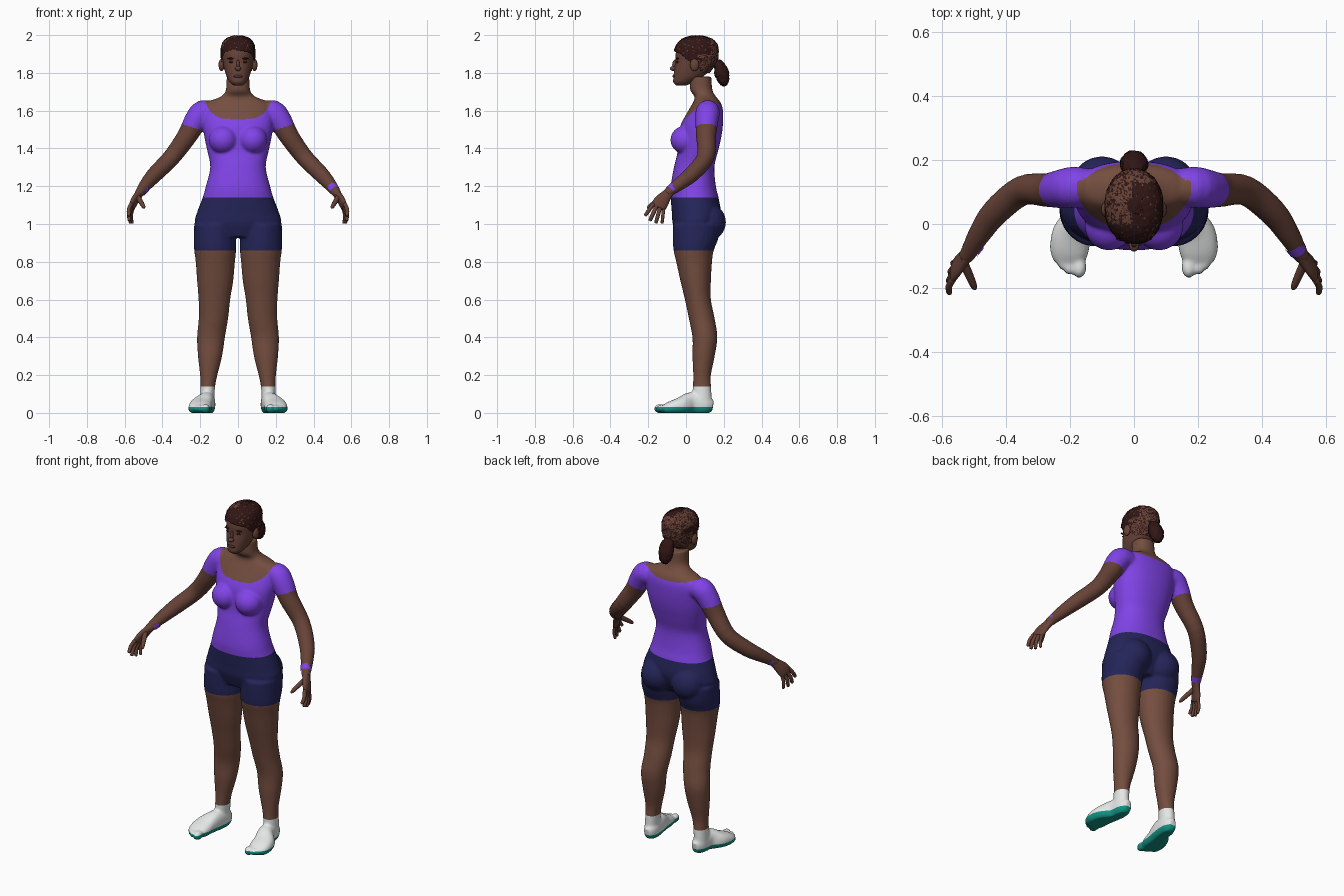
import bpy, bmesh, random
from math import sin, cos, pi, copysign
from mathutils import Vector, Matrix

random.seed(4)
if "Cube" in bpy.data.objects:
    bpy.data.objects.remove(bpy.data.objects["Cube"])


def material(name, rgb):
    m = bpy.data.materials.new(name)
    m.use_nodes = True
    m.diffuse_color = (*rgb, 1)
    m.node_tree.nodes["Principled BSDF"].inputs["Base Color"].default_value = (*rgb, 1)
    return m


SKIN = material("skin", (0.175, 0.075, 0.05))
DARK_SKIN = material("deep skin", (0.135, 0.055, 0.038))
LIP = material("lip brown", (0.09, 0.03, 0.025))
HAIR = material("dark brown hair", (0.03, 0.008, 0.007))
PURPLE = material("purple cloth", (0.23, 0.06, 0.85))
NAVY = material("navy cloth", (0.018, 0.018, 0.1))
WHITE = material("white", (0.8, 0.82, 0.82))
TEAL = material("teal", (0.006, 0.29, 0.23))


def spline(rows, steps):
    """Catmull-Rom interpolation of rows of numbers."""
    out = []
    for i in range(len(rows) - 1):
        a, b, c, d = (rows[max(0, min(len(rows) - 1, i + k))] for k in (-1, 0, 1, 2))
        for s in range(steps):
            t = s / steps
            out.append([q + t / 2 * (r - p + t * (2 * p - 5 * q + 4 * r - u + t * (3 * (q - r) + u - p)))
                        for p, q, r, u in zip(a, b, c, d)])
    return out + [list(rows[-1])]


def tube(bm, rows, ref=None, seg=24, steps=4, power=2.0):
    """Loft rows (x, y, z, radius a, radius b); rings stay level when ref is None."""
    pts = spline(rows, steps)
    rings = []
    for i, (x, y, z, ra, rb) in enumerate(pts):
        A, B = Vector((1, 0, 0)), Vector((0, 1, 0))
        if ref:
            t = (Vector(pts[min(i + 1, len(pts) - 1)][:3]) - Vector(pts[max(i - 1, 0)][:3])).normalized()
            A = (Vector(ref) - t * t.dot(Vector(ref))).normalized()
            B = t.cross(A)
        ring = []
        for k in range(seg):
            c, s = cos(2 * pi * k / seg), sin(2 * pi * k / seg)
            u, v = (copysign(abs(w) ** (2 / power), w) for w in (c, s))
            ring.append(bm.verts.new(Vector((x, y, z)) + A * u * max(ra, .001) + B * v * max(rb, .001)))
        rings.append(ring)
    for a, b in zip(rings, rings[1:]):
        for k in range(seg):
            bm.faces.new((a[k], a[(k + 1) % seg], b[(k + 1) % seg], b[k]))
    bm.faces.new(rings[0][::-1])
    bm.faces.new(rings[-1])


def stack(rows):
    """Turn (z, centre x, half width, front y, back y) into tube rows."""
    return [(x, (f + b) / 2, z, w, (b - f) / 2) for z, x, w, f, b in rows]


def ball(bm, loc, size):
    bmesh.ops.create_uvsphere(bm, u_segments=20, v_segments=14, radius=1,
                              matrix=Matrix.Translation(loc) @ Matrix.Diagonal((*size, 1)))


def mirror(bm):
    dup = bmesh.ops.duplicate(bm, geom=bm.verts[:] + bm.edges[:] + bm.faces[:])["geom"]
    for e in dup:
        if isinstance(e, bmesh.types.BMVert):
            e.co.x *= -1


def finish(bm, name, mats, fix=True):
    if fix:
        bmesh.ops.recalc_face_normals(bm, faces=bm.faces[:])
    for f in bm.faces:
        f.smooth = True
    me = bpy.data.meshes.new(name)
    bm.to_mesh(me)
    bm.free()
    for m in mats:
        me.materials.append(m)
    ob = bpy.data.objects.new(name, me)
    bpy.context.collection.objects.link(ob)
    return ob


# Body volumes: leg, foot, toes, arm, chest and seat, then the trunk
body = bmesh.new()
tube(body, stack([
    (1.0, .12, .112, -.07, .18), (.92, .122, .112, -.07, .17), (.86, .121, .111, -.066, .147),
    (.8, .12, .104, -.052, .138), (.7, .121, .096, -.03, .132), (.6, .125, .084, -.006, .132),
    (.5, .13, .078, .015, .152), (.4, .143, .074, .034, .166), (.3, .148, .064, .034, .152),
    (.2, .155, .046, .038, .132), (.14, .16, .039, .036, .133), (.05, .165, .038, .03, .138)]))
tube(body, [(.158, .143, .036, .02, .03), (.16, .105, .042, .04, .05), (.168, .03, .05, .044, .06),
            (.195, -.03, .036, .06, .046), (.202, -.085, .025, .06, .035), (.206, -.118, .018, .048, .024)],
     ref=(1, 0, 0), power=2.4)
for x, y, r in ((.171, -.135, .023), (.203, -.132, .018), (.223, -.118, .017), (.239, -.098, .017), (.248, -.072, .016)):
    ball(body, (x, y, .022), (r, r * 1.5, r * 1.1))
tube(body, [(.12, .115, 1.585, .055, .055), (.185, .115, 1.592, .064, .064), (.225, .11, 1.545, .061, .061),
            (.27, .106, 1.465, .053, .053), (.35, .104, 1.355, .047, .047), (.435, .035, 1.268, .043, .043),
            (.485, -.035, 1.212, .035, .035), (.517, -.09, 1.17, .026, .026), (.53, -.105, 1.155, .024, .024)],
     ref=(0, 0, 1))
ball(body, (.078, -.004, 1.445), (.077, .079, .075))
ball(body, (.1, .112, 1.01), (.1, .1, .1))
mirror(body)
tube(body, stack([
    (.93, 0, .15, -.045, .13), (1.0, 0, .225, -.07, .17), (1.06, 0, .217, -.075, .185),
    (1.14, 0, .187, -.081, .172), (1.2, 0, .17, -.081, .158), (1.3, 0, .147, -.064, .15),
    (1.38, 0, .161, -.045, .168), (1.45, 0, .176, -.04, .185), (1.52, 0, .186, -.03, .195),
    (1.6, 0, .188, .012, .196), (1.645, 0, .16, .038, .182), (1.675, 0, .09, .045, .158),
    (1.71, 0, .064, .022, .14), (1.78, 0, .06, .02, .134)]), seg=40, power=2.2)

# Fuse the volumes into one smooth surface
blend = finish(body, "body_blend", [])
blend.hide_render = True
mod = blend.modifiers.new("fuse", 'REMESH')
mod.mode, mod.voxel_size = 'VOXEL', .007
mod = blend.modifiers.new("soften", 'SMOOTH')
mod.factor, mod.iterations = .5, 6
bpy.context.view_layer.update()
fused = bpy.data.meshes.new_from_object(blend.evaluated_get(bpy.context.evaluated_depsgraph_get()))
bpy.data.objects.remove(blend)
skin = bmesh.new()
skin.from_mesh(fused)
bpy.data.meshes.remove(fused)
HEM, SHORT, SOCK, SOLE = 1.14, .86, .14, .03
for v in skin.verts:
    v.co.z = max(v.co.z, 0)
for z in (HEM, SHORT, SOCK, SOLE):
    bmesh.ops.bisect_plane(skin, geom=skin.verts[:] + skin.edges[:] + skin.faces[:],
                           plane_co=(0, 0, z), plane_no=(0, 0, 1))


def part_of(c):
    """Which garment or limb a point of the fused body belongs to."""
    x, y, z = abs(c.x), c.y, c.z
    if x > .4 or (x > .19 and z > 1.2 and .3 * (x - .23) > .95 * (z - 1.508)):
        return "arms"
    if z > HEM:
        t = max(0, min(1, (y - .06) / .08))
        line = (1 - t) * (1.555 + .1 * (x / .18) ** 4) + t * (1.625 + .03 * (x / .18) ** 2)
        return "neck" if x < .18 and z > line else "top"
    return "shorts" if z > SHORT else "legs" if z > SOCK else "feet" if z > SOLE else "soles"


for part, mat in (("arms", DARK_SKIN), ("neck", SKIN), ("top", PURPLE), ("shorts", NAVY),
                  ("legs", SKIN), ("feet", WHITE), ("soles", TEAL)):
    piece = skin.copy()
    drop = [f for f in piece.faces if part_of(f.calc_center_median()) != part]
    bmesh.ops.delete(piece, geom=drop, context='FACES')
    finish(piece, part, [mat], fix=False)
skin.free()

# Hands: palm, four fingers and thumb
hands = bmesh.new()
across = Vector((.015, -.095, .045)).normalized()
knuckle = Vector((.561, -.145, 1.095))
tube(hands, [(.508, -.08, 1.18, .023, .023), (.53, -.105, 1.15, .03, .02), (.55, -.13, 1.118, .04, .018),
             (.562, -.147, 1.092, .04, .014), (.565, -.15, 1.085, .032, .006)], ref=across, seg=20)
for off, tip, r in ((.03, (.577, -.217, 1.043), .0105), (.01, (.575, -.192, 1.016), .011),
                    (-.01, (.57, -.16, 1.004), .0105), (-.03, (.56, -.127, 1.002), .009)):
    base, tip = knuckle + across * off, Vector(tip)
    mid = (base + tip) / 2 + Vector((.007, 0, 0))
    near = tip + (mid - tip) * .12
    tube(hands, [(*base, r, r), (*mid, r, r), (*near, r * .85, r * .85), (*tip, .002, .002)], ref=across, seg=12)
tube(hands, [(.535, -.115, 1.15, .014, .014), (.515, -.16, 1.118, .013, .013),
             (.5, -.195, 1.092, .01, .01), (.495, -.205, 1.083, .002, .002)], ref=across, seg=12)
mirror(hands)
finish(hands, "hands", [DARK_SKIN])

# Wristbands on the upper half of each wrist
bands = bmesh.new()
tube(bands, [(.498, -.062, 1.192, .0315, .0315), (.513, -.085, 1.174, .0285, .0285)], ref=(0, 0, 1))
mirror(bands)
bmesh.ops.recalc_face_normals(bands, faces=bands.faces[:])
bmesh.ops.delete(bands, geom=[f for f in bands.faces if f.normal.z < -.1 or len(f.verts) > 4], context='FACES')
finish(bands, "wristbands", [PURPLE], fix=False)

# Head with nose and ears
HEAD = stack([(1.733, 0, .022, -.05, .0), (1.75, 0, .043, -.067, .04), (1.78, 0, .06, -.066, .09),
              (1.82, 0, .072, -.062, .13), (1.86, 0, .08, -.055, .155), (1.9, 0, .083, -.055, .162),
              (1.94, 0, .079, -.042, .157), (1.97, 0, .058, -.012, .13), (1.985, 0, .02, .035, .08)])
head = bmesh.new()
tube(head, HEAD, seg=40, power=2.1)
ball(head, (0, -.066, 1.823), (.016, .02, .013))
ball(head, (0, -.058, 1.842), (.009, .015, .028))
for s in (1, -1):
    ball(head, (s * .088, .045, 1.842), (.015, .024, .033))
finish(head, "head", [DARK_SKIN])

lips = bmesh.new()
ball(lips, (0, -.062, 1.782), (.024, .009, .008))
finish(lips, "lips", [LIP])
eyes = bmesh.new()
ball(eyes, (.033, -.045, 1.858), (.014, .006, .006))
ball(eyes, (.036, -.045, 1.876), (.021, .008, .0045))
mirror(eyes)
finish(eyes, "eyes_and_brows", [HAIR])

# Hair cap: swept hairline, with scalp showing through at the back
hair = bmesh.new()
tube(hair, HEAD, seg=90, steps=9, power=2.1)
centre = Vector((0, .055, 1.86))
for v in hair.verts:
    v.co = centre + (v.co - centre) * 1.1 + Vector([random.uniform(-.002, .002) for _ in "xyz"])
bmesh.ops.recalc_face_normals(hair, faces=hair.faces[:])
bald = []
for f in hair.faces:
    x, y, z = f.calc_center_median()
    t = max(0, min(1, (y + .03) / .12))
    if z < 1.925 - .25 * abs(x + .02) * (1 - t) - .125 * t:
        bald.append(f)
        continue
    thin = (x < -.005 and y > .0 and z > 1.93) or (y > .06 and z < 1.9) or y > .13
    f.material_index = int(random.random() < (.62 if thin else .03))
bmesh.ops.delete(hair, geom=bald, context='FACES')
finish(hair, "hair", [HAIR, DARK_SKIN], fix=False)

# Tied ponytail
tail = bmesh.new()
tube(tail, [(0, .145, 1.852, .02, .018), (0, .172, 1.842, .036, .028), (0, .188, 1.8, .043, .038),
            (0, .197, 1.765, .036, .032), (0, .2, 1.738, .02, .018), (0, .2, 1.73, .004, .004)],
     ref=(1, 0, 0), seg=30, steps=5)
for v in tail.verts:
    v.co += Vector([random.uniform(-.003, .003) for _ in "xyz"])
finish(tail, "ponytail", [HAIR])
